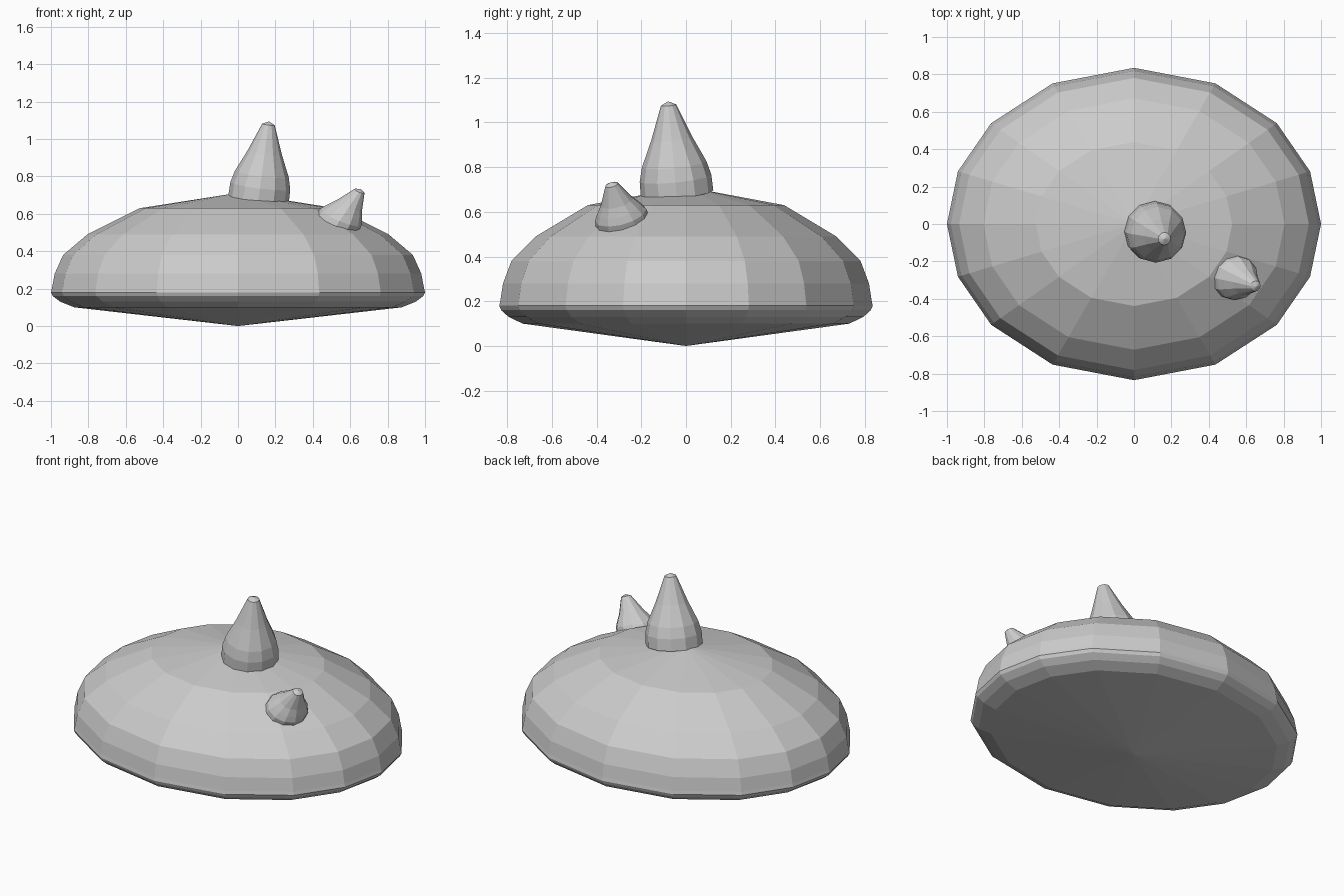
import bpy, bmesh
from math import sin, cos, tau, radians
from mathutils import Vector

cube = bpy.data.objects.get("Cube")
if cube:
    bpy.data.objects.remove(cube)

GREY = (0.6, 0.6, 0.6, 1)
mat = bpy.data.materials.new("plain grey")
mat.use_nodes = True
mat.diffuse_color = GREY
mat.node_tree.nodes["Principled BSDF"].inputs["Base Color"].default_value = GREY


def skin(name, rings, start, end):
    """Bridge equal-sized rings of points, closing both ends with a fan."""
    bm = bmesh.new()
    loops = [[bm.verts.new(p) for p in ring] for ring in rings]
    n = len(loops[0])
    a, b = bm.verts.new(start), bm.verts.new(end)
    for i in range(n):
        j = (i + 1) % n
        bm.faces.new((a, loops[0][j], loops[0][i]))
        bm.faces.new((b, loops[-1][i], loops[-1][j]))
        for lo, hi in zip(loops, loops[1:]):
            bm.faces.new((lo[i], lo[j], hi[j], hi[i]))
    bmesh.ops.recalc_face_normals(bm, faces=bm.faces)
    mesh = bpy.data.meshes.new(name)
    bm.to_mesh(mesh)
    bm.free()
    mesh.materials.append(mat)
    ob = bpy.data.objects.new(name, mesh)
    bpy.context.collection.objects.link(ob)
    return ob


# Domed oval body: one quarter of the facet angles, mirrored round the oval
quarter = [0, 19.7, 40.2, 64.2]
half = quarter + [90] + [180 - a for a in reversed(quarter[1:])]
angles = [radians(a) for a in half + [a + 180 for a in half]]
profile = [(0.875, 0.1), (0.95, 0.13), (0.99, 0.16), (1, 0.18), (0.995, 0.2),
           (0.98, 0.28), (0.935, 0.38), (0.805, 0.49), (0.525, 0.63)]
skin("body", [[(r * cos(a), 0.835 * r * sin(a), z) for a in angles] for r, z in profile],
     (0, 0, 0), (0, 0, 0.712))


# Horns: rings facing along the base normal, slid along the line to the tip
def horn(name, base, tip, normal, profile, sides=12):
    base, tip, normal = Vector(base), Vector(tip), Vector(normal).normalized()
    u = Vector((0, 1, 0)).cross(normal).normalized()
    v = normal.cross(u)
    rings = [[base.lerp(tip, t) + r * (cos(tau * i / sides) * u + sin(tau * i / sides) * v)
              for i in range(sides)] for t, r in profile]
    skin(name, rings, base, tip)


horn("large_horn", (0.11, -0.04, 0.68), (0.165, -0.08, 1.094), (0.125, -0.1, 1),
     [(0, 0.163), (0.17, 0.161), (0.32, 0.145), (0.6, 0.092), (0.96, 0.034)])
horn("small_horn", (0.535, -0.285, 0.56), (0.657, -0.335, 0.732), (0.42, -0.27, 1),
     [(0, 0.122), (0.15, 0.118), (0.3, 0.1), (0.5, 0.073), (0.94, 0.029)])
